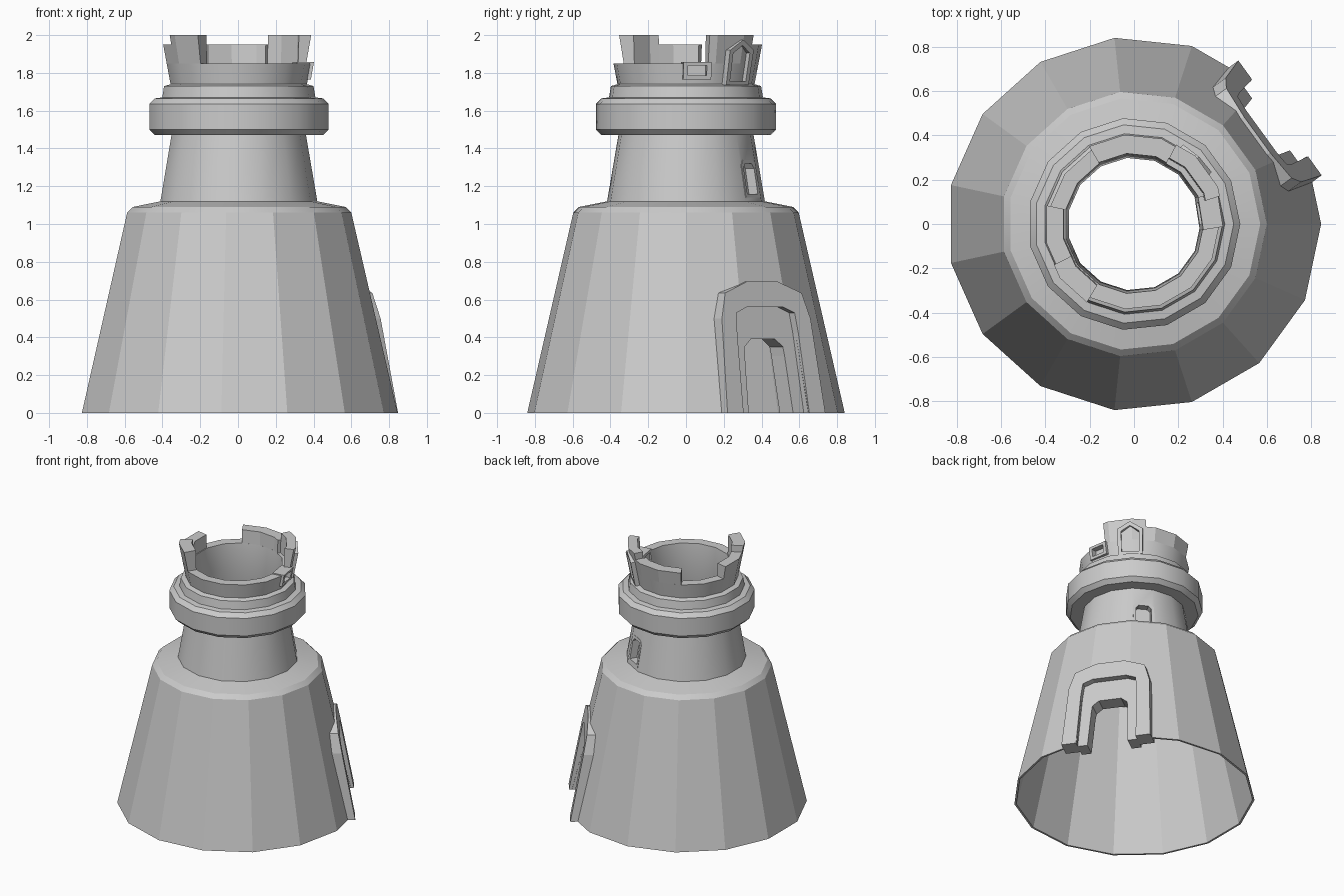
import bpy, bmesh
from math import sin, cos, radians, pi

if "Cube" in bpy.data.objects:
    bpy.data.objects.remove(bpy.data.objects["Cube"])

SIDES = 15
STEP = 360 / SIDES


def make(name, bm):
    bmesh.ops.recalc_face_normals(bm, faces=bm.faces[:])
    me = bpy.data.meshes.new(name)
    bm.to_mesh(me)
    bm.free()
    ob = bpy.data.objects.new(name, me)
    bpy.context.collection.objects.link(ob)
    return ob


def lathe(name, prof):
    """Closed profile of (radius, z) swept around the z axis."""
    bm = bmesh.new()
    rings = [[bm.verts.new((r * cos(radians(i * STEP)), r * sin(radians(i * STEP)), z))
              for r, z in prof] for i in range(SIDES)]
    n = len(prof)
    for i in range(SIDES):
        a, b = rings[i], rings[(i + 1) % SIDES]
        for j in range(n):
            k = (j + 1) % n
            bm.faces.new((a[j], b[j], b[k], a[k]))
    return make(name, bm)


def arc_block(name, a0, a1, z1, inner, z0=1.84):
    """Battlement block following the crown from angle a0 to a1."""
    bm = bmesh.new()
    angs = [a0] + [i * STEP for i in range(SIDES) if a0 + 2 < i * STEP < a1 - 2] + [a1]
    rad = lambda z: 0.365 + 0.19 * (z - 1.74)
    rows = []
    for a in angs:
        c, s = cos(radians(a)), sin(radians(a))
        # keep end points on the flat sides of the polygon
        off = (a % STEP) - STEP / 2
        k = cos(radians(STEP / 2)) / cos(radians(off))
        rows.append([bm.verts.new((r * k * c, r * k * s, z)) for r, z in
                     ((rad(z0), z0), (rad(z1), z1), (inner, z1), (inner - 0.005, z0))])
    for p, q in zip(rows, rows[1:]):
        for j in range(4):
            k = (j + 1) % 4
            bm.faces.new((p[j], q[j], q[k], p[k]))
    bm.faces.new(rows[0])
    bm.faces.new(rows[-1])
    return make(name, bm)


def mirror(half):
    """Left half of an outline -> full symmetric outline."""
    return half + [(-t, z) for t, z in reversed(half) if t != 0]


def place(angle, t, z, n):
    c, s = cos(radians(angle)), sin(radians(angle))
    return (n * c - t * s, n * s + t * c, z)


def frame(name, angle, outer, inner, n0, slope, depth, closed):
    """Leaning surround between two outlines; n0 is the front distance at z = 0."""
    bm = bmesh.new()
    outer, inner = mirror(outer), mirror(inner)

    def row(pts, d):
        return [bm.verts.new(place(angle, t, z, n0 + slope * z - d)) for t, z in pts]
    loops = [row(outer, 0), row(inner, 0), row(inner, depth), row(outer, depth)]
    n = len(outer)
    for i in range(n if closed else n - 1):
        k = (i + 1) % n
        for a, b in zip(loops, loops[1:] + loops[:1]):
            bm.faces.new((a[i], a[k], b[k], b[i]))
    if not closed:
        for i in (0, n - 1):
            bm.faces.new([l[i] for l in loops])
    return make(name, bm)


def prism(name, angle, half, n0, slope, depth):
    """Solid leaning plate with the given outline."""
    bm = bmesh.new()
    pts = mirror(half)
    f = [bm.verts.new(place(angle, t, z, n0 + slope * z)) for t, z in pts]
    b = [bm.verts.new(place(angle, t, z, n0 + slope * z - depth)) for t, z in pts]
    bm.faces.new(f)
    bm.faces.new(b)
    for i in range(len(pts)):
        k = (i + 1) % len(pts)
        bm.faces.new((f[i], f[k], b[k], b[i]))
    return make(name, bm)


# Tower shell: base, shoulder, neck, collar, crown, then back down the inside
tower = lathe("tower", [
    (0.845, 0), (0.60, 1.06), (0.57, 1.09), (0.42, 1.12), (0.36, 1.47),
    (0.45, 1.47), (0.48, 1.50), (0.48, 1.635), (0.45, 1.665), (0.41, 1.67),
    (0.40, 1.73), (0.365, 1.74), (0.386, 1.85), (0.315, 1.85), (0.30, 1.66),
    (0.342, 1.45), (0.40, 1.105), (0.555, 1.075), (0.583, 1.05), (0.83, 0)])

# Outlines (left halves)
DOOR_OUT = [(-0.32, 0), (-0.29, 0.50), (-0.25, 0.635), (-0.10, 0.695)]
DOOR_MID = [(-0.215, 0), (-0.20, 0.42), (-0.19, 0.53), (-0.12, 0.56)]
DOOR_IN = [(-0.145, 0), (-0.13, 0.30), (-0.125, 0.35), (-0.08, 0.39)]
NECK_OUT = [(-0.075, 1.14), (-0.075, 1.31), (-0.05, 1.34)]
NECK_IN = [(-0.055, 1.16), (-0.055, 1.295), (-0.035, 1.32)]
SLOT_OUT = [(-0.075, 1.765), (-0.075, 1.858)]
SLOT_IN = [(-0.05, 1.785), (-0.05, 1.84)]
ARCH_OUT = [(-0.085, 1.735), (-0.09, 1.92), (0, 1.975)]
ARCH_IN = [(-0.06, 1.755), (-0.063, 1.905), (0, 1.945)]

# Cut the doorway, neck window and crown slot
door_cut = [(-0.215, -0.1)] + DOOR_MID[1:]
cutters = [prism("door_cutter", 36, door_cut, 1.0, 0, 0.6),
           prism("neck_cutter", 60, NECK_IN, 0.5, 0, 0.25),
           prism("slot_cutter", 9, SLOT_IN, 0.45, 0, 0.10)]
bpy.context.view_layer.objects.active = tower
for c in cutters:
    m = tower.modifiers.new("cut", 'BOOLEAN')
    m.operation = 'DIFFERENCE'
    m.solver = 'EXACT'
    m.object = c
    bpy.ops.object.modifier_apply(modifier=m.name)
for c in cutters:
    bpy.data.objects.remove(c)

# Flat base, smooth upper part
bpy.ops.object.select_all(action='DESELECT')
tower.select_set(True)
bpy.ops.object.shade_smooth_by_angle(angle=radians(28))
for p in tower.data.polygons:
    if p.center.z < 1.06:
        p.use_smooth = False

# Door surround and stepped inner jamb
frame("door_surround", 36, DOOR_OUT, DOOR_MID, 0.815, -0.185, 0.13, False)
frame("door_jamb", 36, DOOR_MID, DOOR_IN, 0.765, -0.185, 0.12, False)

# Neck window
frame("neck_window_frame", 60, NECK_OUT, NECK_IN, 0.602, -0.168, 0.06, True)
prism("neck_window_panel", 60, NECK_IN, 0.548, -0.168, 0.01)

# Crown slot and pointed window
frame("crown_slot_frame", 9, SLOT_OUT, SLOT_IN, 0.07, 0.175, 0.09, True)
frame("crown_arch_frame", 46, ARCH_OUT, ARCH_IN, 0.057, 0.185, 0.06, True)

# Uneven battlements: start angle, end angle, top, inner radius
for name, a0, a1, z, r in (("merlon_right", 18, 62, 2.0, 0.345),
                           ("merlon_back", 62, 120, 1.95, 0.32),
                           ("merlon_left", 168, 207, 1.95, 0.325),
                           ("merlon_front", 207, 239, 2.0, 0.325)):
    arc_block(name, a0, a1, z, r)
